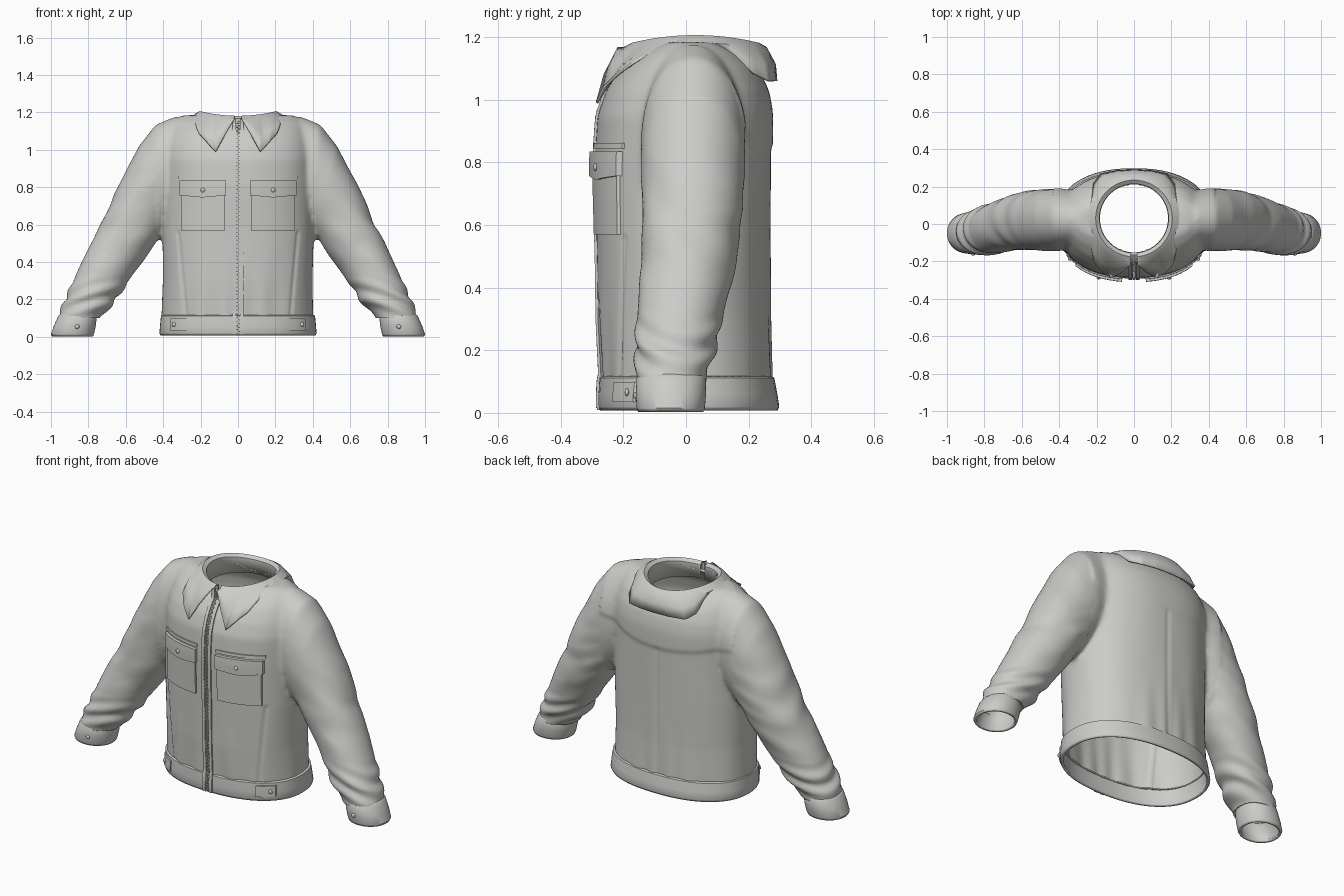
import bpy, bmesh, math
from mathutils import Vector, noise
from mathutils.bvhtree import BVHTree

if "Cube" in bpy.data.objects:
    bpy.data.objects.remove(bpy.data.objects["Cube"], do_unlink=True)

cloth = bpy.data.materials.new("warm grey cloth")
cloth.use_nodes = True
GREY = (0.6, 0.6, 0.58, 1)
cloth.diffuse_color = GREY
cloth.node_tree.nodes["Principled BSDF"].inputs["Base Color"].default_value = GREY


def add_object(name, bm, thickness=0, offset=-1, angle=40):
    bmesh.ops.recalc_face_normals(bm, faces=bm.faces)
    mesh = bpy.data.meshes.new(name)
    bm.to_mesh(mesh)
    mesh.materials.append(cloth)
    ob = bpy.data.objects.new(name, mesh)
    bpy.context.collection.objects.link(ob)
    if thickness:
        mod = ob.modifiers.new("thickness", "SOLIDIFY")
        mod.thickness, mod.offset = thickness, offset
    bpy.ops.object.select_all(action="DESELECT")
    ob.select_set(True)
    bpy.context.view_layer.objects.active = ob
    bpy.ops.object.shade_smooth_by_angle(angle=math.radians(angle))
    return ob


def ring(centre, u, v, power=2.0, count=64):
    """Rounded loop spanned by two half axes."""
    def rounded(value):
        return math.copysign(abs(value) ** (2 / power), value)
    turns = [math.tau * i / count for i in range(count)]
    return [centre + u * rounded(math.cos(t)) + v * rounded(math.sin(t)) for t in turns]


def flat_ring(x, half, front, back, z, power=2.3):
    return ring(Vector((x, (front + back) / 2, z)), Vector((half, 0, 0)),
                Vector((0, (back - front) / 2, 0)), power)


def loft(bm, rows, closed=True, caps=False):
    grid = [[bm.verts.new(p) for p in row] for row in rows]
    n = len(rows[0])
    for low, high in zip(grid, grid[1:]):
        for i in range(n if closed else n - 1):
            j = (i + 1) % n
            bm.faces.new((low[i], low[j], high[j], high[i]))
    if caps:
        bm.faces.new(grid[0])
        bm.faces.new(grid[-1])


def lerp_key(keys, t):
    """Blend along evenly spaced key points."""
    f = min(max(t, 0), 0.9999) * (len(keys) - 1)
    i = int(f)
    return Vector(keys[i]).lerp(Vector(keys[i + 1]), f - i)


# Torso and sleeves as overlapping solids, fused into one garment
TORSO = [(0.08, 0.405, -0.268, 0.275), (0.3, 0.4, -0.28, 0.27), (0.55, 0.405, -0.285, 0.27),
         (0.8, 0.4, -0.292, 0.272), (0.95, 0.4, -0.283, 0.272), (1.03, 0.39, -0.255, 0.262),
         (1.1, 0.37, -0.21, 0.232), (1.15, 0.35, -0.15, 0.18), (1.185, 0.3, -0.09, 0.12)]
# outer x, outer z, inner x, inner z, front y, back y
SLEEVE = [(0.33, 1.18, 0.3, 0.64, -0.13, 0.17), (0.44, 1.135, 0.37, 0.58, -0.145, 0.19),
          (0.53, 1.02, 0.42, 0.53, -0.145, 0.188), (0.645, 0.8, 0.475, 0.45, -0.142, 0.178),
          (0.735, 0.6, 0.55, 0.35, -0.142, 0.155), (0.825, 0.42, 0.61, 0.26, -0.155, 0.125),
          (0.905, 0.25, 0.675, 0.165, -0.165, 0.095), (0.955, 0.13, 0.74, 0.1, -0.16, 0.065),
          (0.97, 0.03, 0.765, 0, -0.15, 0.055)]


def sleeve_ring(s, ox, oz, ix, iz, front, back):
    centre = Vector((s * (ox + ix) / 2, (front + back) / 2, (oz + iz) / 2))
    return ring(centre, Vector((s * (ox - ix) / 2, 0, (oz - iz) / 2)),
                Vector((0, (back - front) / 2, 0)), 2.1)


bm = bmesh.new()
loft(bm, [flat_ring(0, half, f, b, z) for z, half, f, b in TORSO], caps=True)
for s in (-1, 1):
    loft(bm, [sleeve_ring(s, *row) for row in SLEEVE], caps=True)
body = add_object("jacket_body", bm)
remesh = body.modifiers.new("fuse", "REMESH")
remesh.mode, remesh.voxel_size = "VOXEL", 0.012
soften = body.modifiers.new("soften", "SMOOTH")
soften.factor, soften.iterations = 0.5, 14
fused = body.evaluated_get(bpy.context.evaluated_depsgraph_get())
bm = bmesh.new()
bm.from_mesh(bpy.data.meshes.new_from_object(fused))
bpy.data.objects.remove(body, do_unlink=True)
bm.normal_update()


def groove(distance):
    return -0.006 * math.exp(-(distance / 0.008) ** 2)


def fold_height(p):
    """Cloth folds, hem gathers and seams."""
    x, y, z = abs(p.x), p.y, p.z
    if x > 0.43:
        wrist = max(0, 1 - abs(z - 0.2) / 0.13)
        elbow = max(0, 1 - abs(z - 0.58) / 0.38)
        slant = z + 0.35 * x + 0.25 * y
        return (0.009 * wrist * math.sin(75 * slant + 3 * p.x)
                + 0.013 * elbow * noise.noise(Vector((p.x * 4, y * 5, slant * 11))))
    h = 0.004 * max(0, 1 - z / 0.45) * math.sin(46 * p.x + 2 * math.sin(9 * p.x))
    h += 0.006 * noise.noise(Vector((p.x * 9, y * 9, z * 2))) * max(0, 1 - z)
    if y < -0.1 and z < 0.56:
        h += groove(x - 0.27 - 0.09 * z)
    if y > 0.1:
        yoke = 0.9 - 0.05 * math.cos(4 * x)
        h += 0.007 / (1 + math.exp(-(z - yoke) / 0.005)) * min(1, max(0, (1.1 - z) * 8))
        if z < yoke:
            h += groove(x)
    return h


heights = [(v, v.normal * fold_height(v.co)) for v in bm.verts]
for v, move in heights:
    v.co += move
# Open the hem and wrists
bmesh.ops.bisect_plane(bm, geom=bm.verts[:] + bm.edges[:] + bm.faces[:],
                       plane_co=(0, 0, 0.1), plane_no=(0, 0, 1), clear_inner=True)
targets = [BVHTree.FromBMesh(bm)]
# Open the neck with a clean round edge
NECK = Vector((0, 0.03, 0))


def neck_radius(p):
    return (Vector((p.x, p.y, 0)) - NECK).length


bmesh.ops.delete(bm, geom=[f for f in bm.faces if f.calc_center_median().z > 1
                           and neck_radius(f.calc_center_median()) < 0.19], context="FACES")
for v in bm.verts:
    if v.is_boundary and v.co.z > 1:
        flat = (Vector((v.co.x, v.co.y, 0)) - NECK).normalized() * 0.19 + NECK
        v.co.x, v.co.y = flat.x, flat.y
add_object("jacket_body", bm, 0.012, angle=60)

# Waistband
bm = bmesh.new()
loft(bm, [flat_ring(0, half, f, b, z) for z, half, f, b in
          [(0.118, 0.402, -0.268, 0.272), (0.112, 0.412, -0.277, 0.282), (0.06, 0.417, -0.28, 0.292),
           (0.02, 0.42, -0.28, 0.298), (0.008, 0.415, -0.275, 0.293)]])
targets.append(BVHTree.FromBMesh(bm))
add_object("waistband", bm, 0.014)

# Cuffs
for s, side in ((1, "left"), (-1, "right")):
    bm = bmesh.new()
    loft(bm, [flat_ring(s * x, half, f, b, z, 2.1) for z, x, half, f, b in
              [(0.135, 0.85, 0.09, -0.14, 0.045), (0.112, 0.858, 0.103, -0.158, 0.063),
               (0.06, 0.872, 0.112, -0.16, 0.064), (0.015, 0.885, 0.115, -0.158, 0.06),
               (0.003, 0.885, 0.11, -0.153, 0.055)]])
    targets.append(BVHTree.FromBMesh(bm))
    add_object(side + "_cuff", bm, 0.014)


def front_y(x, z):
    hits = [t.ray_cast(Vector((x, -1, z)), Vector((0, 1, 0)))[0] for t in targets]
    return min([h.y for h in hits if h] or [-0.2])


def patch(name, left, right, bottom, top, height, cut=0, limit=1, tall=8):
    """Panel that follows the front surface; cut tapers the lower edge."""
    bm = bmesh.new()
    rows = []
    for j in range(tall + 1):
        z = bottom + (top - bottom) * j / tall
        row = []
        for i in range(9):
            x = left + (right - left) * i / 8
            zz = z + cut * abs(i / 4 - 1) * (1 - j / tall)
            row.append(Vector((x, min(front_y(x, zz), limit) - height, zz)))
        rows.append(row)
    loft(bm, rows, closed=False)
    back = bmesh.ops.extrude_face_region(bm, geom=bm.faces[:])["geom"]
    for v in back:
        if isinstance(v, bmesh.types.BMVert):
            v.co.y += height + 0.006
    add_object(name, bm, angle=35)


def button(name, x, z, lift, size=0.012):
    bm = bmesh.new()
    bmesh.ops.create_uvsphere(bm, u_segments=16, v_segments=8, radius=size)
    y = front_y(x, z) - lift
    for v in bm.verts:
        v.co = Vector((v.co.x + x, v.co.y * 0.6 + y, v.co.z + z))
    add_object(name, bm)


# Chest pockets, hem tabs, buttons and zip edges
for s, side in ((1, "left"), (-1, "right")):
    def mirrored(part, inner, outer, *args, **kw):
        patch(side + part, min(s * inner, s * outer), max(s * inner, s * outer), *args, **kw)
    mirrored("_pocket", 0.07, 0.305, 0.57, 0.82, 0.011)
    mirrored("_pocket_flap", 0.063, 0.314, 0.745, 0.835, 0.02, cut=0.012)
    mirrored("_pocket_welt", 0.06, 0.32, 0.845, 0.862, 0.008)
    mirrored("_hem_tab", 0.275, 0.36, 0.035, 0.098, 0.009)
    mirrored("_zip_edge", 0.011, 0.03, 0.01, 1.165, 0.008, limit=-0.195, tall=60)
    button(side + "_pocket_button", s * 0.188, 0.785, 0.021)
    button(side + "_tab_button", s * 0.342, 0.066, 0.011)
    button(side + "_cuff_button", s * 0.86, 0.055, 0.002)

# Zip teeth, alternating about the centre
bm = bmesh.new()
for i in range(110):
    z = 0.018 + i * 0.0104
    y = min(front_y(0, z), -0.195) - 0.003
    cube = bmesh.ops.create_cube(bm, size=0.01)["verts"]
    for v in cube:
        v.co = Vector((v.co.x + (0.004 if i % 2 else -0.004), v.co.y + y, v.co.z * 0.6 + z))
add_object("zip_teeth", bm)

# Collar: stand, rolled top and pointed fall, swept round the neck
FALL = [(0.018, -0.215, 1.165), (0.07, -0.26, 1.08), (0.12, -0.285, 0.99), (0.165, -0.262, 1.04),
        (0.21, -0.21, 1.09), (0.232, -0.08, 1.165), (0.236, 0.03, 1.175), (0.226, 0.12, 1.165),
        (0.215, 0.215, 1.085), (0.18, 0.266, 1.06), (0.09, 0.284, 1.06), (0, 0.288, 1.06)]


def collar_column(angle):
    s, phi = (1 if angle >= 0 else -1), abs(angle)
    top = 1.178 + 0.025 * math.sin(phi) ** 2

    def around(r, z):
        return Vector((s * r * math.sin(phi), NECK.y - r * math.cos(phi), z))
    edge = lerp_key(FALL, (phi - 0.08) / (math.pi - 0.08))
    edge.x *= s
    fold = around(0.225, top - 0.012)
    middle = fold.lerp(edge, 0.5) + around(0.012, 0) - NECK
    return [around(0.186, 1.09), around(0.188, top - 0.012), around(0.205, top), fold, middle, edge]


bm = bmesh.new()
start, steps = 0.08, 110
loft(bm, [collar_column(start + (math.tau - 2 * start) * i / steps
                        if i <= steps / 2 else
                        start + (math.tau - 2 * start) * i / steps - math.tau)
          for i in range(steps + 1)], closed=False)
add_object("collar", bm, 0.008, offset=0, angle=50)
